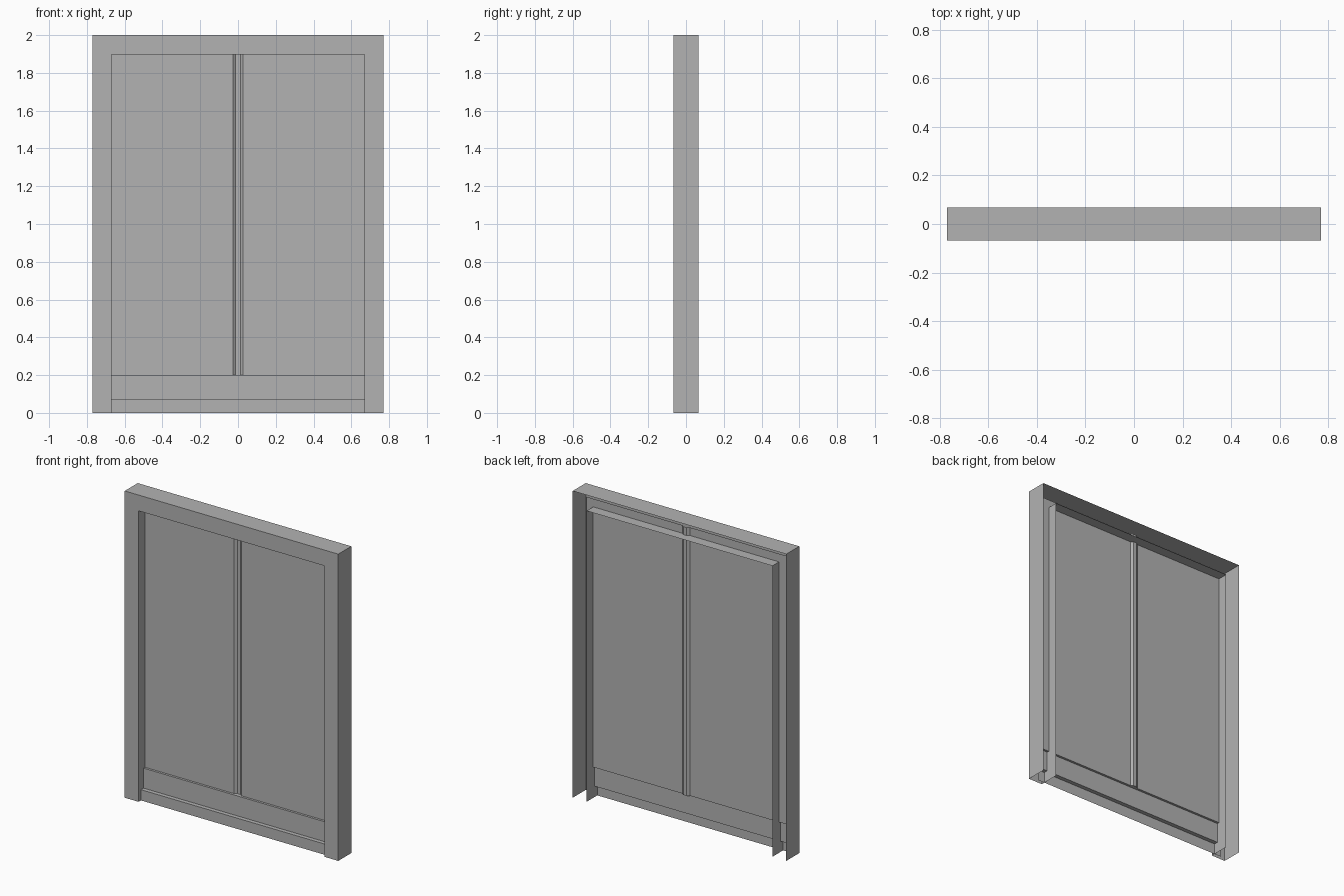
import bpy
from mathutils import Vector

cube = bpy.data.objects.get("Cube")
if cube:
    bpy.data.objects.remove(cube)

GREY = (0.45, 0.45, 0.45, 1)
mat = bpy.data.materials.new("plain grey")
mat.use_nodes = True
mat.diffuse_color = GREY
mat.node_tree.nodes["Principled BSDF"].inputs["Base Color"].default_value = GREY

W, H, D = 0.77, 2.0, 0.067       # outer half width, height, half depth
OW, OH = 0.67, 1.897             # opening half width and height
PW, PH = 0.72, 1.95              # panel half width and top
KICK_Z, RAIL_Z = 0.07, 0.2       # heights of the two ledges
KICK_Y, RAIL_Y, LEAF_Y = -0.043, -0.016, -0.001


def make(name, faces):
    """Make an object from a list of corner loops."""
    verts = [v for f in faces for v in f]
    loops, n = [], 0
    for f in faces:
        loops.append(list(range(n, n + len(f))))
        n += len(f)
    mesh = bpy.data.meshes.new(name)
    mesh.from_pydata(verts, [], loops)
    mesh.materials.append(mat)
    obj = bpy.data.objects.new(name, mesh)
    bpy.context.collection.objects.link(obj)
    return obj


def sweep(path, offset):
    """Quads swept from an open path along an offset."""
    pts = [Vector(p) for p in path]
    off = Vector(offset)
    return [(a, b, b + off, a + off) for a, b in zip(pts, pts[1:])]


def arch(w, h):
    """Three-sided outline on the front plane, open at the floor."""
    return [(-w, -D, 0), (-w, -D, h), (w, -D, h), (w, -D, 0)]


outer, inner = arch(W, H), arch(OW, OH)
back = (0, 2 * D, 0)

# Outer casing: sides and top
make("outer_casing", [f[::-1] for f in sweep(outer, back)])

# Lining of the opening, running the full depth
make("opening_lining", sweep(inner, back))

# Front face: two posts and a head
make("front_frame", [
    (outer[i], outer[i + 1], inner[i + 1], inner[i])
    for i in range(3)])

# Door leaves with a shallow groove where they meet
G, S, GD = 0.027, 0.012, 0.012
leaf = [(-PW, LEAF_Y), (-G, LEAF_Y), (-S, LEAF_Y + GD),
        (S, LEAF_Y + GD), (G, LEAF_Y), (PW, LEAF_Y)]
leaf_path = [(x, y, RAIL_Z) for x, y in leaf]
make("door_leaves", sweep(leaf_path, (0, 0, PH - RAIL_Z)))

# Ledge under the leaves, following the groove
make("rail_ledge", [[(-PW, RAIL_Y, RAIL_Z), (PW, RAIL_Y, RAIL_Z)] + leaf_path[::-1]])

# Stepped bottom rail and kick board
steps = [(-PW, KICK_Y, 0), (-PW, KICK_Y, KICK_Z),
         (-PW, RAIL_Y, KICK_Z), (-PW, RAIL_Y, RAIL_Z)]
make("bottom_rail", [f[::-1] for f in sweep(steps, (2 * PW, 0, 0))])
